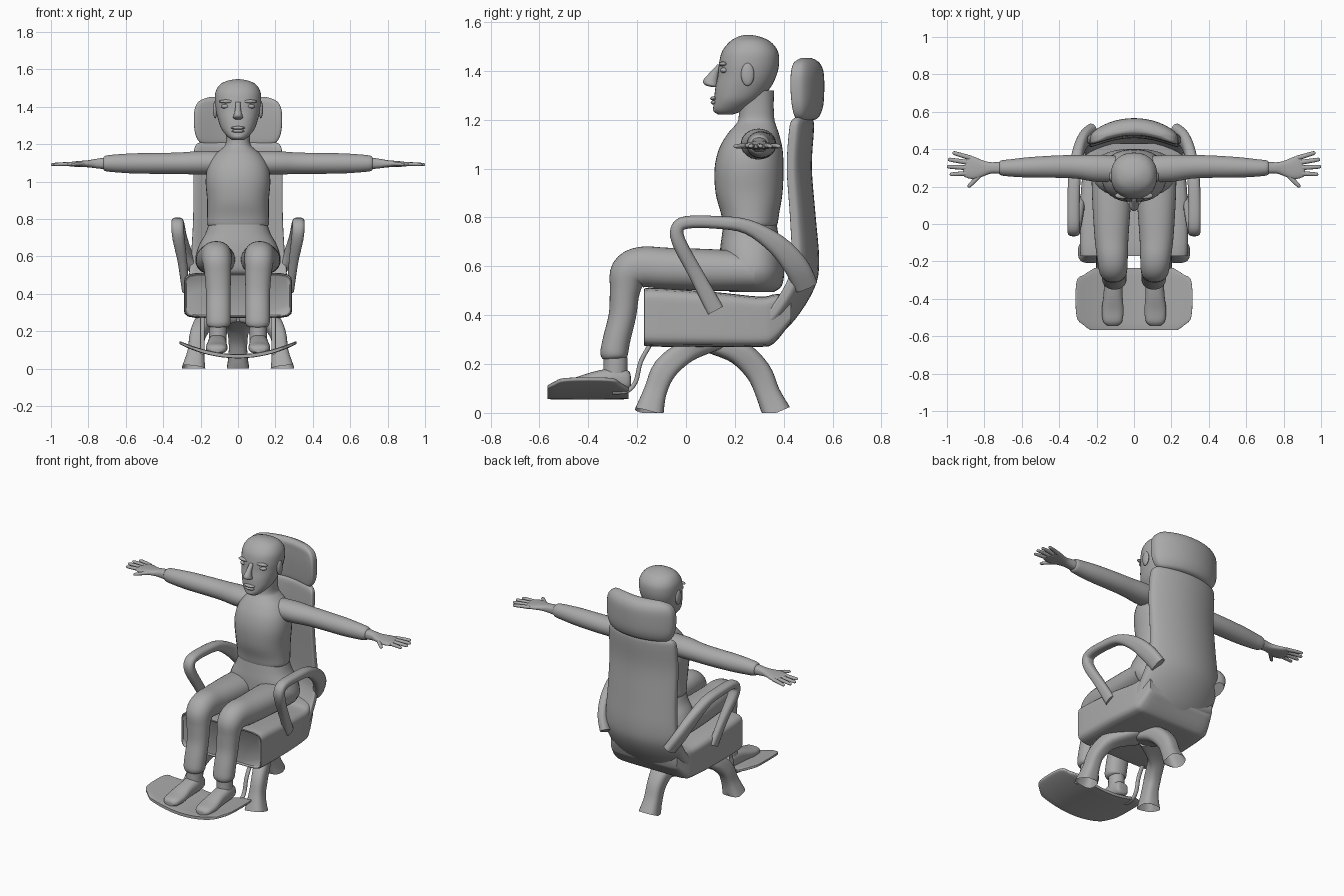
import bpy, bmesh, math
from mathutils import Vector

grey = bpy.data.materials.new("plain grey")
grey.diffuse_color = (0.4, 0.4, 0.4, 1)


def finish(bm, name, angle):
    bmesh.ops.recalc_face_normals(bm, faces=bm.faces)
    me = bpy.data.meshes.new(name)
    bm.to_mesh(me)
    bm.free()
    me.materials.append(grey)
    ob = bpy.data.objects.new(name, me)
    bpy.context.collection.objects.link(ob)
    bpy.ops.object.select_all(action='DESELECT')
    ob.select_set(True)
    bpy.context.view_layer.objects.active = ob
    bpy.ops.object.shade_smooth_by_angle(angle=math.radians(angle))
    return ob


def spline(pts, steps):
    """Catmull-Rom through tuples of any length."""
    out = []
    for i in range(len(pts) - 1):
        p0, p1 = pts[max(i - 1, 0)], pts[i]
        p2, p3 = pts[i + 1], pts[min(i + 2, len(pts) - 1)]
        for k in range(steps):
            t = k / steps
            out.append([0.5 * (2 * b + (c - a) * t + (2 * a - 5 * b + 4 * c - d) * t * t
                               + (3 * b - a - 3 * c + d) * t ** 3)
                        for a, b, c, d in zip(p0, p1, p2, p3)])
    out.append(list(pts[-1]))
    return out


def loft(name, pts, side=(1, 0, 0), n=2, mirror=False, normal=None, bend=(0, 0, 0),
         seg=32, steps=4, cap_end=True, angle=50):
    """Sweep a superellipse along (x, y, z, half width, half depth) points."""
    rows = spline(pts, steps)
    bm = bmesh.new()
    for sx in ((1, -1) if mirror else (1,)):
        rings = []
        for i, (x, y, z, a, b) in enumerate(rows):
            t = Vector(normal) if normal else (
                Vector(rows[min(i + 1, len(rows) - 1)][:3]) - Vector(rows[max(i - 1, 0)][:3]))
            t.normalize()
            u = Vector(side)
            u = (u - t * u.dot(t)).normalized()
            v = t.cross(u)
            ring = []
            for k in range(seg):
                c, s = math.cos(math.tau * k / seg), math.sin(math.tau * k / seg)
                r = (abs(c) ** n + abs(s) ** n) ** (-1 / n)
                p = Vector((x, y, z)) + u * (a * r * c) + v * (b * r * s)
                p += Vector(bend) * (a * r * c) ** 2
                ring.append(bm.verts.new((p.x * sx, p.y, max(p.z, 0))))
            rings.append(ring)
        for r0, r1 in zip(rings, rings[1:]):
            for k in range(seg):
                j = (k + 1) % seg
                bm.faces.new((r0[k], r0[j], r1[j], r1[k]))
        bm.faces.new(rings[0])
        if cap_end:
            bm.faces.new(rings[-1])
    return finish(bm, name, angle)


def ball(name, loc, size, mirror=False):
    bm = bmesh.new()
    for sx in ((1, -1) if mirror else (1,)):
        new = bmesh.ops.create_uvsphere(bm, u_segments=20, v_segments=12, radius=1)['verts']
        for v in new:
            v.co = Vector((sx * (loc[0] + v.co.x * size[0]),
                           loc[1] + v.co.y * size[1], loc[2] + v.co.z * size[2]))
    return finish(bm, name, 60)


# ---- chair ----
loft("seat", [(0, -.162, .39, .275, .105), (0, -.15, .392, .288, .12), (0, .1, .383, .288, .113),
              (0, .3, .373, .272, .103), (0, .36, .385, .26, .1), (0, .43, .43, .235, .06)],
     n=9, normal=(0, 1, 0), seg=64)
loft("backrest", [(0, .33, .31, .26, .03), (0, .42, .4, .265, .032), (0, .495, .52, .26, .032),
                  (0, .514, .62, .25, .031), (0, .502, .8, .24, .029), (0, .487, 1.0, .238, .028),
                  (0, .495, 1.15, .236, .028), (0, .498, 1.195, .225, .024),
                  (0, .499, 1.21, .2, .012)], n=5, bend=(0, -1.05, 0), seg=48)
loft("headrest", [(0, .505, 1.197, .16, .012), (0, .513, 1.21, .205, .03),
                  (0, .52, 1.26, .23, .042), (0, .52, 1.34, .236, .046), (0, .518, 1.4, .228, .044),
                  (0, .51, 1.435, .2, .034), (0, .503, 1.452, .15, .012)],
     n=4, normal=(0, 0, 1), bend=(0, -1.25, 0), seg=48)
loft("armrest", [(.28, .12, .42, .02, .035), (.297, .04, .57, .025, .03),
                 (.317, -.025, .69, .032, .029), (.323, -.037, .75, .033, .027),
                 (.323, .0, .779, .033, .026), (.323, .12, .78, .033, .026),
                 (.318, .25, .762, .033, .03), (.302, .37, .69, .031, .042),
                 (.27, .45, .6, .03, .05), (.225, .49, .52, .03, .05)], n=2.6, mirror=True)

# three-legged base: two legs at the front, one at the back
loft("front_leg", [(.05, .1, .28, .07, .03), (.17, .0, .25, .05, .045), (.215, -.085, .18, .042, .05),
                   (.225, -.125, .09, .045, .047), (.237, -.151, 0, .063, .06)],
     n=3, mirror=True, cap_end=False)
loft("rear_leg", [(0, .08, .28, .09, .03), (0, .21, .25, .07, .05), (0, .295, .17, .052, .052),
                  (0, .335, .08, .05, .05), (0, .37, 0, .06, .06)], n=3, cap_end=False)

# footrest with upturned sides and its two bars
loft("footrest", [(0, -.566, .066, .235, .009), (0, -.54, .066, .27, .011), (0, -.49, .066, .308, .011),
                  (0, -.31, .066, .308, .011), (0, -.27, .066, .265, .011),
                  (0, -.235, .066, .21, .009)],
     n=7, normal=(0, 1, 0), bend=(0, 0, .75), seg=64)
loft("footrest_bar", [(.19, -.3, .085, .012, .009), (.19, -.24, .09, .012, .009),
                      (.19, -.205, .13, .012, .009), (.19, -.185, .21, .012, .009),
                      (.19, -.14, .29, .012, .009)], n=3, mirror=True, seg=16)

# ---- seated figure ----
loft("torso", [(0, .262, .762, .158, .105), (0, .263, .775, .166, .112), (0, .262, .82, .165, .12),
               (0, .258, .9, .165, .137), (0, .258, 1.0, .173, .141), (0, .265, 1.08, .162, .13),
               (0, .275, 1.14, .128, .106), (0, .284, 1.175, .088, .085),
               (0, .288, 1.2, .067, .074), (0, .287, 1.25, .064, .072), (0, .28, 1.32, .068, .08)],
     n=2.3, normal=(0, 0, 1), side=(1, 0, 0))
loft("hips", [(0, .27, .495, .13, .09), (0, .27, .52, .195, .122), (0, .27, .58, .228, .132),
              (0, .267, .66, .208, .128), (0, .263, .72, .175, .117), (0, .262, .78, .155, .108)],
     n=2.4, normal=(0, 0, 1))
loft("trouser_leg", [(.12, .28, .58, .108, .08), (.12, .1, .585, .102, .085),
                     (.12, -.08, .592, .09, .084), (.115, -.18, .597, .082, .083),
                     (.112, -.232, .57, .077, .08), (.108, -.25, .5, .07, .062),
                     (.105, -.26, .4, .066, .056), (.105, -.284, .3, .066, .056),
                     (.105, -.295, .24, .064, .056), (.105, -.296, .222, .05, .044)],
     n=2.2, mirror=True)
loft("ankle", [(.107, -.29, .25, .045, .047), (.107, -.288, .205, .047, .049),
               (.108, -.29, .14, .047, .05)], mirror=True)
loft("shoe", [(.11, -.226, .13, .02, .02), (.11, -.236, .132, .04, .04), (.11, -.29, .135, .049, .05),
              (.112, -.38, .126, .051, .042), (.114, -.46, .112, .058, .031),
              (.114, -.52, .105, .051, .025), (.114, -.542, .1, .03, .014)],
     n=2.5, mirror=True, normal=(0, -1, 0))

# arms, hands and fingers
loft("sleeve", [(.08, .293, 1.1, .07, .062), (.2, .298, 1.1, .072, .063), (.3, .305, 1.098, .063, .058),
                (.4, .307, 1.097, .06, .056), (.55, .303, 1.097, .055, .054),
                (.65, .3, 1.097, .047, .048), (.705, .3, 1.097, .041, .042),
                (.72, .3, 1.097, .033, .033)], side=(0, 1, 0), mirror=True)
loft("hand", [(.69, .3, 1.097, .034, .033), (.76, .3, 1.096, .03, .025), (.8, .298, 1.095, .04, .019),
              (.85, .298, 1.094, .058, .016), (.885, .306, 1.093, .058, .013),
              (.905, .312, 1.092, .05, .008)], side=(0, 1, 0), n=2.5, mirror=True)
fingers = [("little_finger", (.87, .352), (.97, .382)), ("ring_finger", (.88, .328), (.995, .346)),
           ("middle_finger", (.88, .3), (1.0, .307)), ("index_finger", (.87, .272), (.985, .265)),
           ("thumb", (.81, .275), (.887, .198))]
for name, (x0, y0), (x1, y1) in fingers:
    loft(name, [(x0, y0, 1.093, .013, .011), ((x0 + x1) / 2, (y0 + y1) / 2, 1.093, .012, .01),
                (x0 + (x1 - x0) * .92, y0 + (y1 - y0) * .92, 1.091, .01, .008),
                (x1, y1, 1.09, .003, .003)], side=(0, 1, 0), mirror=True, seg=12, steps=3)

# head
profile = [(1.221, .13, .19, .03), (1.24, .112, .24, .056), (1.28, .115, .3, .088),
           (1.33, .12, .345, .106), (1.38, .13, .37, .118), (1.43, .135, .381, .124),
           (1.48, .148, .376, .12), (1.52, .18, .345, .095), (1.54, .215, .3, .052),
           (1.547, .245, .265, .012)]
loft("head", [(0, (f + b) / 2, z, w, (b - f) / 2) for z, f, b, w in profile],
     n=2.25, normal=(0, 0, 1), angle=70)
loft("nose", [(0, .14, 1.425, .013, .012), (0, .115, 1.39, .015, .02), (0, .1, 1.36, .022, .03),
              (0, .104, 1.342, .026, .026), (0, .118, 1.333, .015, .012)],
     normal=(0, 0, 1), seg=20)
ball("upper_lip", (0, .117, 1.287), (.038, .018, .009))
ball("lower_lip", (0, .118, 1.27), (.034, .017, .009))
ball("chin", (0, .13, 1.243), (.035, .02, .018))
ball("brow", (.06, .152, 1.428), (.042, .018, .01), mirror=True)
ball("eye", (.066, .158, 1.402), (.026, .018, .012), mirror=True)
ball("ear", (.122, .252, 1.385), (.012, .027, .047), mirror=True)
